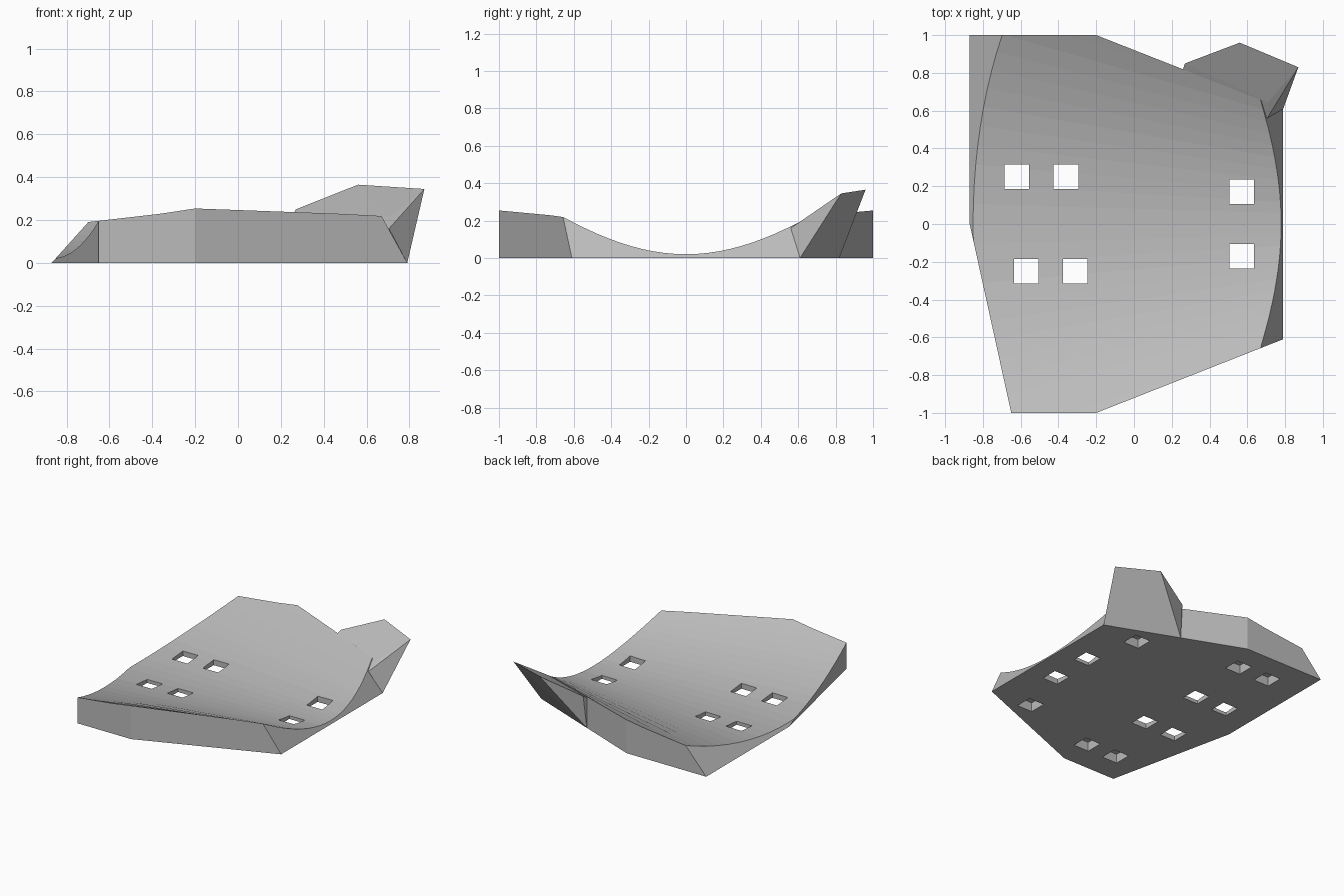
import bpy
import bmesh
from mathutils import Vector

cube = bpy.data.objects.get("Cube")
if cube:
    bpy.data.objects.remove(cube, do_unlink=True)

grey = bpy.data.materials.new("plain grey")
grey.use_nodes = True
grey.diffuse_color = (0.5, 0.5, 0.5, 1)
grey.node_tree.nodes["Principled BSDF"].inputs["Base Color"].default_value = (0.5, 0.5, 0.5, 1)


def make_object(name, bm):
    bmesh.ops.recalc_face_normals(bm, faces=bm.faces)
    mesh = bpy.data.meshes.new(name)
    bm.to_mesh(mesh)
    bm.free()
    mesh.materials.append(grey)
    obj = bpy.data.objects.new(name, mesh)
    bpy.context.collection.objects.link(obj)
    return obj


def half_width(x):
    return 0.865 - 0.31 * x


# Scooped body: a fan of strips, extruded down, then trimmed by side planes
STRIPS = 28
bm = bmesh.new()
rows = []
for i in range(STRIPS + 1):
    t = 1.3 * (2 * i / STRIPS - 1)
    z = 0.02 + 0.2 * t * t
    rows.append([bm.verts.new((x, t * half_width(x), h))
                 for x, h in ((-1, z), (1, z), (1, -0.1), (-1, -0.1))])
for a, b in zip(rows, rows[1:]):
    for k in range(4):
        n = (k + 1) % 4
        bm.faces.new((a[k], a[n], b[n], b[k]))
bm.faces.new(rows[0])
bm.faces.new(rows[-1])

planes = [
    ((0, 0, 0), (0, 0, -1)),              # base
    ((0, -1, 0), (0, -1, 0)),             # front
    ((0, 1, 0), (0, 1, 0)),               # back
    ((0.79, -0.61, 0), (0.39, -0.99, 0)),  # angled front corner
    ((0.79, 0.61, 0), (0.39, 0.99, 0)),   # angled back corner
    ((0.79, 0, 0), (1, 0, 0.55)),         # sloping end
    ((-0.87, 0, 0), (-1, 0, 0.9)),        # sloping opposite end
    ((-0.87, 0, 0), (-1, -0.22, 0)),      # upright angled end
]
for point, normal in planes:
    geom = bm.verts[:] + bm.edges[:] + bm.faces[:]
    bmesh.ops.bisect_plane(bm, geom=geom, dist=0.00001, plane_co=point,
                           plane_no=Vector(normal).normalized(), clear_outer=True)
    bmesh.ops.holes_fill(bm, edges=[e for e in bm.edges if e.is_boundary])
body = make_object("scooped_body", bm)

# Square holes: thin areas open right through, outer ones are blind pockets
through = [(-0.62, 0.25), (-0.36, 0.25), (-0.57, -0.25), (-0.31, -0.25),
           (0.57, 0.17), (0.57, -0.17)]
blind = [(-0.58, 0.76), (-0.32, 0.76), (-0.46, -0.75), (-0.2, -0.75),
         (0.46, 0.58), (0.46, -0.58)]
bm = bmesh.new()
for spots, top in ((through, 0.3), (blind, 0.07)):
    for x, y in spots:
        verts = bmesh.ops.create_cube(bm, size=1)["verts"]
        bmesh.ops.scale(bm, vec=(0.13, 0.13, top + 0.1), verts=verts)
        bmesh.ops.translate(bm, vec=(x, y, (top - 0.1) / 2), verts=verts)
cutter = make_object("hole_cutter", bm)
cutter.hide_render = True
cut = body.modifiers.new("holes", "BOOLEAN")
cut.operation = "DIFFERENCE"
cut.solver = "EXACT"
cut.object = cutter
bpy.context.view_layer.objects.active = body
bpy.ops.object.modifier_apply(modifier=cut.name)
bpy.data.objects.remove(cutter, do_unlink=True)

# Raised corner fin flaring out beyond the body
bm = bmesh.new()
for co in ((0.79, 0.61, 0), (0.26, 0.82, 0), (0.26, 0.82, 0.23), (0.27, 0.85, 0.25),
           (0.56, 0.96, 0.365), (0.87, 0.83, 0.345), (0.71, 0.645, 0.215),
           (0.705, 0.56, 0.16)):
    bm.verts.new(co)
bmesh.ops.convex_hull(bm, input=bm.verts[:])
make_object("corner_fin", bm)
